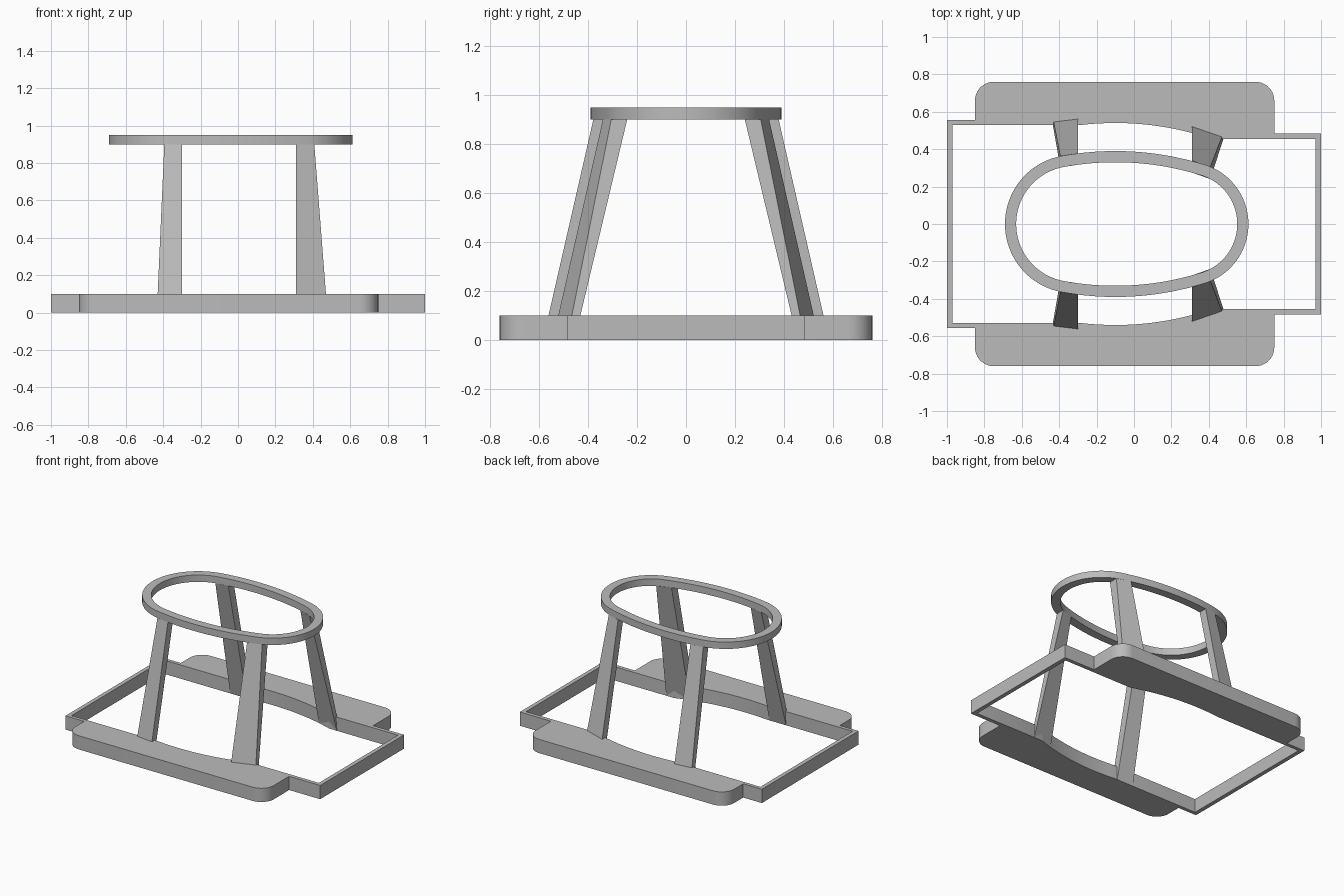
import bpy, bmesh
from math import sin, cos, radians, atan2, degrees, sqrt

cube = bpy.data.objects.get("Cube")
if cube:
    bpy.data.objects.remove(cube, do_unlink=True)

grey = bpy.data.materials.new("plain grey")
grey.use_nodes = True
colour = (0.5, 0.5, 0.5, 1)
grey.diffuse_color = colour
grey.node_tree.nodes["Principled BSDF"].inputs["Base Color"].default_value = colour


def finish(bm, name):
    bmesh.ops.recalc_face_normals(bm, faces=bm.faces)
    mesh = bpy.data.meshes.new(name)
    bm.to_mesh(mesh)
    bm.free()
    mesh.materials.append(grey)
    obj = bpy.data.objects.new(name, mesh)
    bpy.context.collection.objects.link(obj)
    bpy.ops.object.select_all(action='DESELECT')
    obj.select_set(True)
    bpy.context.view_layer.objects.active = obj
    bpy.ops.object.shade_smooth_by_angle(angle=radians(30))
    return obj


def arc(cx, cy, r, start, end, steps):
    angles = [radians(start + (end - start) * i / steps) for i in range(steps + 1)]
    return [(cx + r * cos(a), cy + r * sin(a)) for a in angles]


def mirrored(half):
    """Close a back-half outline (y > 0) with its front copy."""
    return half + [(x, -y) for x, y in reversed(half) if y > 1e-5]


def band(name, outer, inner, z, height):
    """Flat band between two outlines, extruded upward."""
    bm = bmesh.new()
    edges = []
    for loop in (outer, inner):
        vs = [bm.verts.new((x, y, z)) for x, y in loop]
        edges += [bm.edges.new((vs[i - 1], vs[i])) for i in range(len(vs))]
    bmesh.ops.triangle_fill(bm, edges=edges, use_beauty=True)
    top = bmesh.ops.extrude_face_region(bm, geom=bm.faces[:])["geom"]
    bmesh.ops.translate(bm, vec=(0, 0, height),
                        verts=[v for v in top if isinstance(v, bmesh.types.BMVert)])
    return finish(bm, name)


# Base frame: two wide side plates joined by thin end rails
outer = [(-1, 0.556), (-0.85, 0.556)]
outer += arc(-0.75, 0.66, 0.1, 180, 90, 10)
outer += arc(0.65, 0.66, 0.1, 90, 0, 10)
outer += [(0.75, 0.483), (1, 0.483)]
R = 1.6
left_x, right_x = -0.1 - 0.18, -0.1 + sqrt(R * R - (R - 0.085) ** 2)
inner = [(-0.97, 0.53)]
inner += arc(-0.1, 0.54 - R, R, degrees(atan2(R - 0.01, left_x + 0.1)),
             degrees(atan2(R - 0.085, right_x + 0.1)), 20)
inner += [(0.97, 0.455)]
band("base_frame", mirrored(outer), mirrored(inner), 0, 0.1)


# Top ring: egg-shaped outline of tangent arcs
def egg(inset):
    cy = 0.39 - R
    left = degrees(atan2(-cy, -0.32 + 0.1))
    right = degrees(atan2(-cy, 0.28 + 0.1))
    half = arc(-0.32, 0, 0.37 - inset, 180, left, 20)
    half += arc(-0.1, cy, R - inset, left, right, 20)[1:-1]
    half += arc(0.28, 0, 0.332 - inset, right, 0, 20)
    return mirrored(half)


band("top_ring", egg(0), egg(0.06), 0.9, 0.05)


# Legs: tapered posts leaning inward; corners run outer, outer, inner, inner
def leg(name, bottom, top, side):
    bm = bmesh.new()
    rings = [[bm.verts.new((x, side * y, z)) for x, y in pts]
             for pts, z in ((bottom, 0), (top, 0.9))]
    for ring in rings:
        bm.faces.new(ring)
    for i in range(4):
        bm.faces.new((rings[0][i - 1], rings[0][i], rings[1][i], rings[1][i - 1]))
    finish(bm, name)


right_bottom = [(-0.434, 0.568), (-0.3, 0.584), (-0.3, 0.53), (-0.434, 0.53)]
right_top = [(-0.394, 0.364), (-0.3, 0.378), (-0.3, 0.317), (-0.394, 0.302)]
left_bottom = [(0.31, 0.544), (0.478, 0.486), (0.478, 0.455), (0.31, 0.487)]
left_top = [(0.31, 0.339), (0.408, 0.305), (0.408, 0.24), (0.31, 0.275)]
for label, side in (("back", 1), ("front", -1)):
    leg(label + "_right_leg", right_bottom, right_top, side)
    leg(label + "_left_leg", left_bottom, left_top, side)
